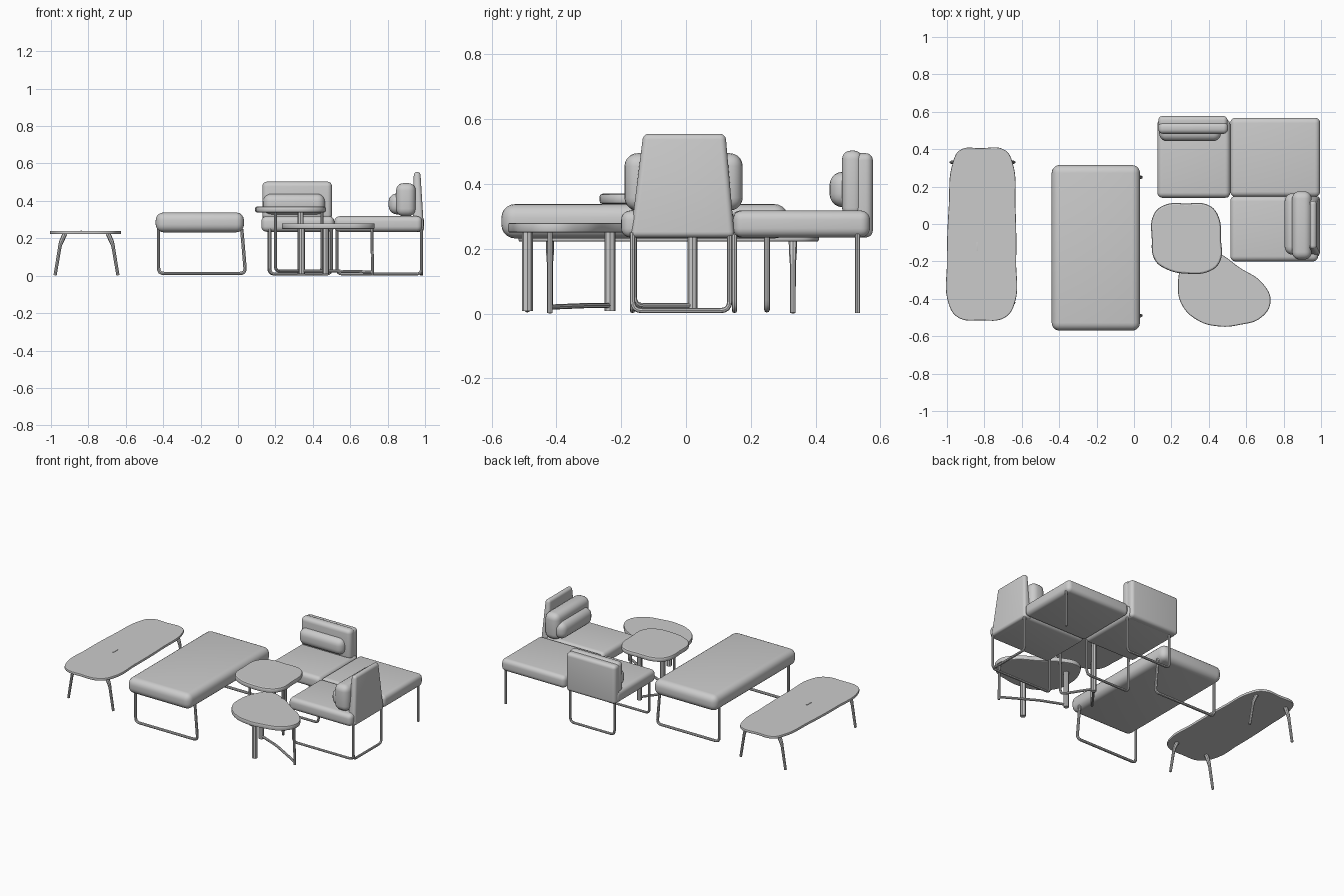
import bpy
from mathutils import Vector

if "Cube" in bpy.data.objects:
    bpy.data.objects.remove(bpy.data.objects["Cube"])

grey = bpy.data.materials.new("soft_grey")
grey.use_nodes = True
grey.diffuse_color = (0.6, 0.6, 0.6, 1)
grey.node_tree.nodes["Principled BSDF"].inputs["Base Color"].default_value = (0.6, 0.6, 0.6, 1)


def finish(ob, name):
    """Turn the active object into a named, smooth, grey mesh."""
    bpy.ops.object.select_all(action='DESELECT')
    ob.select_set(True)
    bpy.context.view_layer.objects.active = ob
    bpy.ops.object.convert(target='MESH')
    ob = bpy.context.object
    ob.name = name
    ob.data.materials.clear()
    ob.data.materials.append(grey)
    bpy.ops.object.shade_smooth_by_angle()
    return ob


def cushion(name, lo, hi, radius, taper=None):
    """Soft box between two corners; taper maps a top vertex to a new place."""
    lo, hi = Vector(lo), Vector(hi)
    bpy.ops.mesh.primitive_cube_add(size=1, location=(0, 0, 0))
    ob = bpy.context.object
    for v in ob.data.vertices:
        v.co = Vector(lo[i] if v.co[i] < 0 else hi[i] for i in range(3))
        if taper and v.co.z > (lo.z + hi.z) / 2:
            v.co = taper(v.co)
    bevel = ob.modifiers.new("round", 'BEVEL')
    bevel.width, bevel.segments = radius, 5
    return finish(ob, name)


def new_curve(name, dims):
    data = bpy.data.curves.new(name, 'CURVE')
    data.dimensions = dims
    ob = bpy.data.objects.new(name, data)
    bpy.context.collection.objects.link(ob)
    return ob, data


def tube(name, points, radius=0.008, corner=0.03, tip=1.0):
    """Round bar along a path whose inner corners are filleted."""
    pts = [Vector(p) for p in points]
    path = [pts[0]]
    for a, b, c in zip(pts, pts[1:], pts[2:]):
        p, q = b + (a - b).normalized() * corner, b + (c - b).normalized() * corner
        path += [p.lerp(b, t).lerp(b.lerp(q, t), t) for t in (0, 0.25, 0.5, 0.75, 1)]
    path.append(pts[-1])
    ob, data = new_curve(name, '3D')
    data.bevel_depth, data.bevel_resolution, data.use_fill_caps = radius, 2, True
    spline = data.splines.new('POLY')
    spline.points.add(len(path) - 1)
    for i, p in enumerate(path):
        spline.points[i].co = (*p, 1)
        spline.points[i].radius = 1 + (tip - 1) * i / (len(path) - 1)
    return finish(ob, name)


def table_top(name, outline, z_low, z_high, bevel):
    """Flat plate with a smooth closed outline and softened rim."""
    ob, data = new_curve(name, '2D')
    data.fill_mode = 'BOTH'
    data.extrude = (z_high - z_low) / 2 - bevel
    data.bevel_depth, data.bevel_resolution, data.offset = bevel, 1, -bevel
    spline = data.splines.new('BEZIER')
    spline.use_cyclic_u = True
    spline.resolution_u = 8
    spline.bezier_points.add(len(outline) - 1)
    for point, xy in zip(spline.bezier_points, outline):
        point.co = (*xy, 0)
        point.handle_left_type = point.handle_right_type = 'AUTO'
    ob.location.z = (z_low + z_high) / 2
    return finish(ob, name)


def sled(name, a, b, top, radius=0.008):
    """U-shaped floor frame between two foot positions."""
    z = radius + 0.001
    return tube(name, [(*a, top), (*a, z), (*b, z), (*b, top)], radius)


# Long low table with four splayed legs and a cable slot
table_top("long_table_top",
          [(-0.82, 0.405), (-0.93, 0.395), (-0.968, 0.33), (-0.99, 0.1), (-1.0, -0.2),
           (-0.99, -0.43), (-0.94, -0.5), (-0.82, -0.515), (-0.69, -0.5), (-0.64, -0.43),
           (-0.63, -0.2), (-0.634, 0.1), (-0.65, 0.33), (-0.69, 0.395)], 0.222, 0.24, 0.005)
for y in (-0.42, 0.33):
    for side in (-1, 1):
        x = -0.81
        tube("long_table_leg", [(x + side * 0.115, y, 0.225), (x + side * 0.14, y, 0.17),
                                (x + side * 0.168, y, 0.002)], 0.013, 0.02, 0.65)
cushion("cable_slot", (-0.843, -0.145, 0.238), (-0.833, -0.095, 0.243), 0.002)

# Upholstered bench on two sled frames
cushion("bench_cushion", (-0.44, -0.57, 0.232), (0.032, 0.315, 0.338), 0.042)
for y in (-0.49, 0.25):
    tube("bench_frame", [(-0.425, y, 0.25), (-0.425, y, 0.012), (0.04, y, 0.012),
                         (0.02, y, 0.25)], 0.009)

# Corner sofa seats
cushion("left_seat", (0.515, -0.2, 0.235), (0.985, 0.15, 0.318), 0.028)
cushion("corner_seat", (0.515, 0.145, 0.235), (0.995, 0.568, 0.318), 0.028)
cushion("right_seat", (0.125, 0.14, 0.235), (0.515, 0.56, 0.318), 0.028)

# Side backrest: panel narrowing upwards, thick cushion and bolster
cushion("side_back_panel", (0.935, -0.172, 0.235), (0.995, 0.15, 0.555), 0.018,
        lambda p: Vector((0.94 if p.x < 0.96 else 0.975, -0.132 if p.y < 0 else 0.122, p.z)))
cushion("side_back_cushion", (0.845, -0.19, 0.318), (0.95, 0.175, 0.495), 0.04)
cushion("side_bolster", (0.805, -0.165, 0.328), (0.9, 0.165, 0.44), 0.045)

# Rear backrest: panel, thick cushion and bolster
cushion("rear_back_panel", (0.13, 0.515, 0.235), (0.5, 0.577, 0.495), 0.022)
cushion("rear_back_cushion", (0.13, 0.482, 0.3), (0.503, 0.545, 0.503), 0.026)
cushion("rear_bolster", (0.135, 0.443, 0.328), (0.465, 0.53, 0.438), 0.042)

# Sofa frames
sled("rear_frame", (0.165, 0.53), (0.497, 0.53), 0.25)
sled("right_seat_frame", (0.17, 0.15), (0.5, 0.15), 0.25)
sled("side_frame", (0.982, -0.165), (0.982, 0.135), 0.25)
sled("left_seat_frame", (0.982, -0.165), (0.53, -0.165), 0.25)
tube("corner_leg", [(0.982, 0.53, 0.002), (0.982, 0.53, 0.25)])

# Egg-shaped side table on three legs with floor stretchers
table_top("egg_table_top",
          [(0.33, -0.13), (0.45, -0.155), (0.56, -0.23), (0.69, -0.32), (0.73, -0.415),
           (0.68, -0.5), (0.56, -0.54), (0.46, -0.548), (0.34, -0.515), (0.255, -0.43),
           (0.235, -0.33), (0.265, -0.2)], 0.25, 0.28, 0.006)
for x, y in ((0.47, -0.49), (0.34, -0.235)):
    tube("egg_table_leg", [(x, y, 0.008), (x, y, 0.26)], 0.017)
tube("egg_table_thin_leg", [(0.72, -0.42, 0.002), (0.715, -0.42, 0.26)], 0.008)
tube("egg_table_stretcher", [(0.72, -0.42, 0.02), (0.5, -0.3, 0.025), (0.34, -0.235, 0.025)])

# Taller rounded side table with a thick post and curved floor frame
table_top("tall_table_top",
          [(0.28, 0.11), (0.4, 0.1), (0.45, 0.045), (0.465, -0.08), (0.46, -0.2),
           (0.41, -0.25), (0.29, -0.266), (0.17, -0.24), (0.11, -0.19), (0.095, -0.08),
           (0.105, 0.05), (0.16, 0.1)], 0.338, 0.37, 0.01)
tube("tall_table_post", [(0.335, 0.02, 0.008), (0.335, 0.02, 0.35)], 0.016)
for x, y in ((0.2, -0.16), (0.45, -0.16)):
    tube("tall_table_frame", [(x, y, 0.35), (x, y, 0.025), (0.335, 0.02, 0.025)], 0.008)
